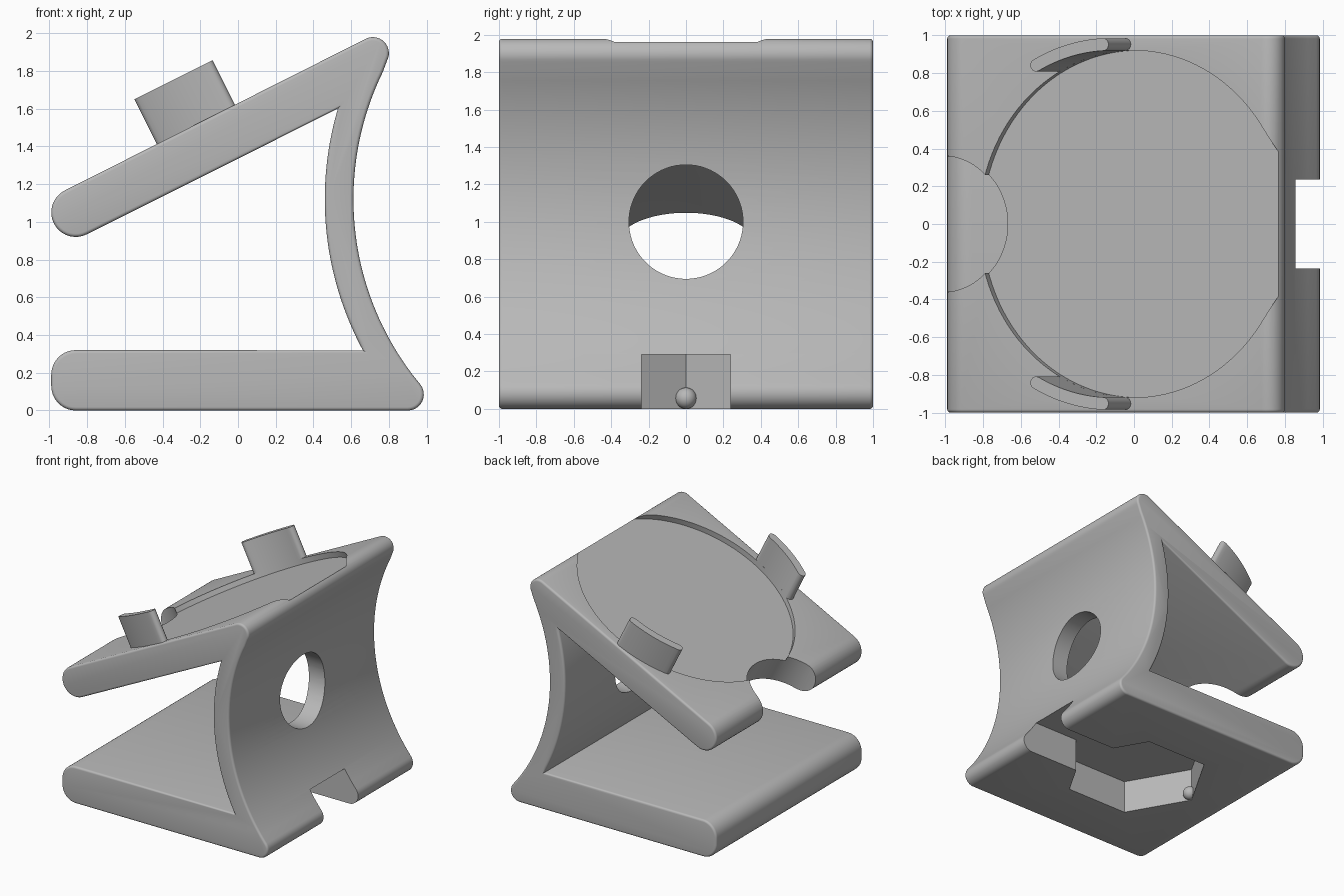
import bpy, bmesh, math
from mathutils import Matrix, Vector

if "Cube" in bpy.data.objects:
    bpy.data.objects.remove(bpy.data.objects["Cube"], do_unlink=True)

grey = bpy.data.materials.new("plain_grey")
grey.use_nodes = True
colour = (0.48, 0.48, 0.48, 1)
grey.diffuse_color = colour
grey.node_tree.nodes["Principled BSDF"].inputs["Base Color"].default_value = colour

TILT = math.radians(26.6)
# Frame of the sloping plate: x runs up the slope, z points out of its top face
SLOPE = Matrix.Translation((0, 0, 1.625)) @ Matrix.Rotation(-TILT, 4, 'Y')


def arc(cx, cy, r, start, end, n):
    """Points along an arc, angles in degrees."""
    angles = [math.radians(start + (end - start) * i / n) for i in range(n + 1)]
    return [(cx + r * math.cos(a), cy + r * math.sin(a)) for a in angles]


def prism(name, outline, low, high, matrix, bevel=0):
    """Extrude a flat outline from low to high along local z."""
    bm = bmesh.new()
    face = bm.faces.new([bm.verts.new((x, y, low)) for x, y in outline])
    top = bmesh.ops.extrude_face_region(bm, geom=[face], use_keep_orig=True)
    moved = [v for v in top["geom"] if isinstance(v, bmesh.types.BMVert)]
    bmesh.ops.translate(bm, verts=moved, vec=(0, 0, high - low))
    if bevel:
        rims = [e for e in bm.edges if abs(e.verts[0].co.z - e.verts[1].co.z) < 1e-5]
        bmesh.ops.bevel(bm, geom=rims, offset=bevel, segments=4, profile=0.5,
                        affect='EDGES')
    bm.transform(matrix)
    bmesh.ops.recalc_face_normals(bm, faces=bm.faces[:])
    mesh = bpy.data.meshes.new(name)
    bm.to_mesh(mesh)
    bm.free()
    mesh.materials.append(grey)
    obj = bpy.data.objects.new(name, mesh)
    bpy.context.collection.objects.link(obj)
    return obj


def make_active(obj):
    bpy.ops.object.select_all(action='DESELECT')
    obj.select_set(True)
    bpy.context.view_layer.objects.active = obj


def cut(target, cutter):
    mod = target.modifiers.new("cut", 'BOOLEAN')
    mod.operation = 'DIFFERENCE'
    mod.solver = 'EXACT'
    mod.object = cutter
    make_active(target)
    bpy.ops.object.modifier_apply(modifier=mod.name)
    bpy.data.objects.remove(cutter, do_unlink=True)


def smooth(obj):
    make_active(obj)
    bpy.ops.object.shade_smooth_by_angle(angle=math.radians(30))


# Stand body: base, curved back wall and sloping plate in one side profile
lean = math.degrees(TILT)
profile = (arc(-0.86, 0.13, 0.13, 180, 270, 10)
           + arc(0.90, 0.085, 0.085, -90, 39, 12)
           + arc(2.15, 1.12, 1.538, 217, 154, 40)
           + arc(0.715, 1.894, 0.085, -28, 90 + lean, 14)
           + arc(-0.86, 1.05, 0.13, 90 + lean, 270 + lean, 18)
           + arc(2.15, 1.12, 1.69, 163.5, 208.3, 30)
           + arc(-0.86, 0.19, 0.13, 90, 180, 10))
UPRIGHT = Matrix.Rotation(math.pi / 2, 4, 'X')
body = prism("stand_body", profile, -1, 1, UPRIGHT, bevel=0.018)

# Round recess in the sloping plate
cut(body, prism("recess_cutter", arc(0, 0, 0.92, 0, 357, 119), -0.042, 0.4, SLOPE))

# Cable notch at the lower edge of the plate
cut(body, prism("notch_cutter", arc(-1.13, 0, 0.36, 0, 355, 71), -0.5, 0.3, SLOPE))

# Round hole through the back wall
ACROSS = Matrix.Translation((0, 0, 1.0)) @ Matrix.Rotation(math.pi / 2, 4, 'Y')
cut(body, prism("hole_cutter", arc(0, 0, 0.305, 0, 355, 71), 0.4, 0.9, ACROSS))

# Hexagonal pocket and its channel under the base
HEX_X, HEX_R, DEPTH = -0.03, 0.59, 0.29
cut(body, prism("pocket_cutter", arc(HEX_X, 0, HEX_R, 0, 300, 5), -0.2, DEPTH, Matrix()))
channel = [(0.1, -0.237), (1.2, -0.237), (1.2, 0.237), (0.1, 0.237)]
cut(body, prism("channel_cutter", channel, -0.2, DEPTH, Matrix()))
smooth(body)

# Curved retaining pegs beside the recess, with rounded ends
mid, half = 0.953, 0.033
first, last = 93, 118
ends = [Vector((mid * math.cos(math.radians(a)), mid * math.sin(math.radians(a))))
        for a in (first, last)]
peg = (arc(0, 0, mid + half, first, last, 16)
       + arc(ends[1].x, ends[1].y, half, last, last + 180, 8)[1:-1]
       + arc(0, 0, mid - half, last, first, 16)
       + arc(ends[0].x, ends[0].y, half, first + 180, first + 360, 8)[1:-1])
for name, side in (("back_peg", 1), ("front_peg", -1)):
    smooth(prism(name, [(x, y * side) for x, y in peg], -0.02, 0.268, SLOPE))

# Small round catch at the far corner of the pocket
bpy.ops.mesh.primitive_uv_sphere_add(segments=24, ring_count=12, radius=0.057,
                                     location=(HEX_X - HEX_R + 0.02, 0, 0.057))
catch = bpy.context.object
catch.name = "pocket_catch"
catch.data.materials.append(grey)
smooth(catch)
